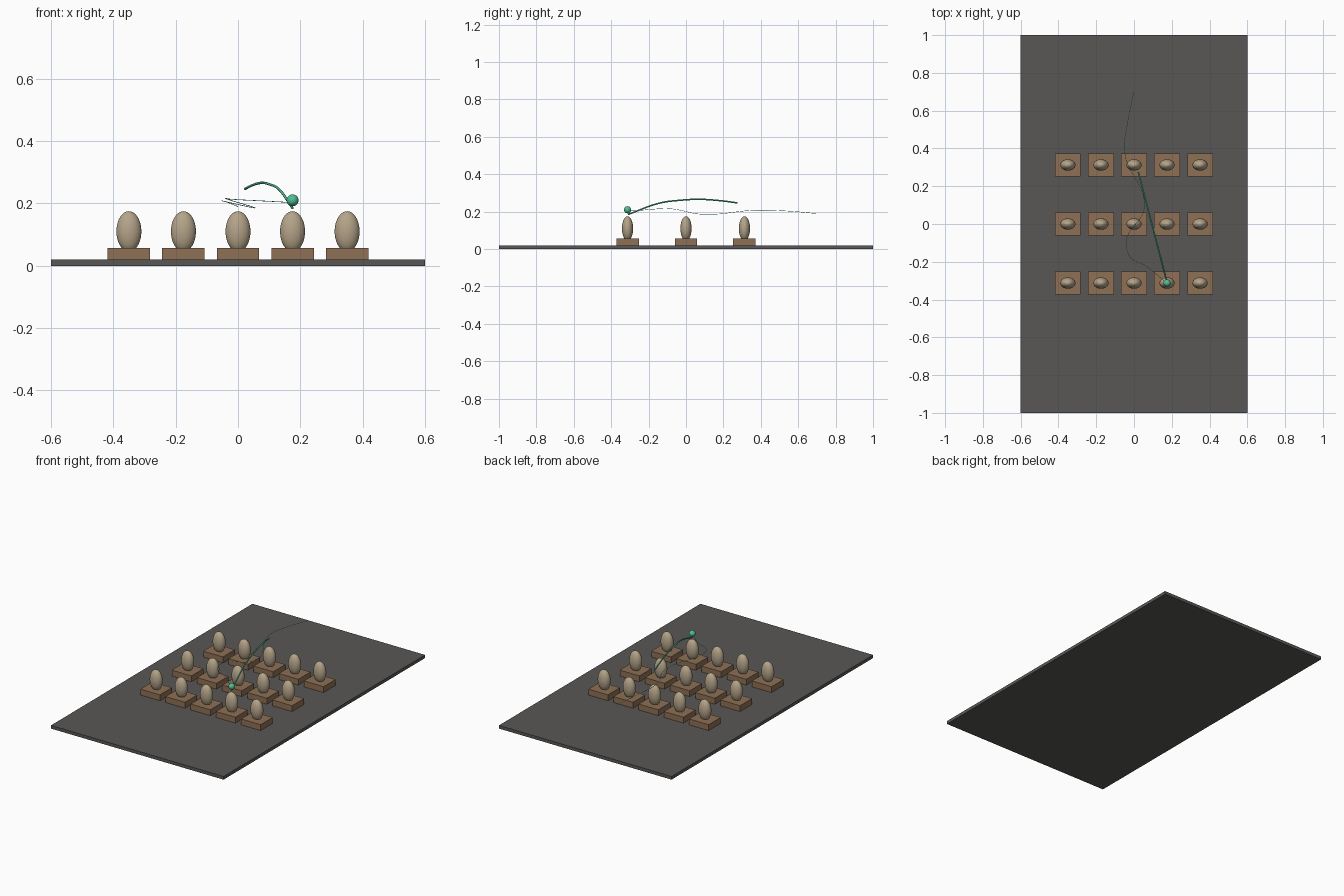
import bpy
import math

if "Cube" in bpy.data.objects:
    bpy.data.objects.remove(bpy.data.objects["Cube"])


def material(name, rgb):
    m = bpy.data.materials.new(name)
    m.diffuse_color = (*rgb, 1)
    m.use_nodes = True
    m.node_tree.nodes["Principled BSDF"].inputs["Base Color"].default_value = m.diffuse_color
    return m


STONE = material("dark_stone", (0.10, 0.097, 0.09))
WOOD = material("wood", (0.27, 0.16, 0.09))
SHELL = material("shell", (0.46, 0.37, 0.25))
GREEN = material("green", (0.08, 0.52, 0.30))


def box(name, center, size, mat):
    bpy.ops.mesh.primitive_cube_add(size=1, location=center)
    ob = bpy.context.object
    ob.name = name
    ob.scale = size
    bpy.ops.object.transform_apply(location=False, rotation=False, scale=True)
    ob.data.materials.append(mat)
    return ob


def ellipsoid(name, center, radii, mat):
    bpy.ops.mesh.primitive_uv_sphere_add(segments=32, ring_count=20, radius=1, location=center)
    ob = bpy.context.object
    ob.name = name
    ob.scale = radii
    bpy.ops.object.transform_apply(location=False, rotation=False, scale=True)
    bpy.ops.object.shade_smooth()
    ob.data.materials.append(mat)
    return ob


def tube(name, points, radius, mat):
    # Smooth bezier path with a round section, converted to a mesh
    cu = bpy.data.curves.new(name, 'CURVE')
    cu.dimensions = '3D'
    cu.bevel_depth = radius
    cu.bevel_resolution = 2
    cu.resolution_u = 10
    cu.use_fill_caps = True
    sp = cu.splines.new('BEZIER')
    sp.bezier_points.add(len(points) - 1)
    for bp, p in zip(sp.bezier_points, points):
        bp.co = p
        bp.handle_left_type = bp.handle_right_type = 'AUTO'
    ob = bpy.data.objects.new(name, cu)
    bpy.context.collection.objects.link(ob)
    cu.materials.append(mat)
    bpy.ops.object.select_all(action='DESELECT')
    ob.select_set(True)
    bpy.context.view_layer.objects.active = ob
    bpy.ops.object.convert(target='MESH')
    bpy.ops.object.shade_smooth()


# Floor slab
box("floor_slab", (0, 0, 0.01), (1.2, 2.0, 0.02), STONE)

# Three rows of five seats, each with an egg-shaped figure
for row in range(3):
    for col in range(5):
        x, y = (col - 2) * 0.175, (row - 1) * 0.3125
        box(f"seat_{row}_{col}", (x, y, 0.0385), (0.136, 0.12, 0.037), WOOD)
        ellipsoid(f"sitter_{row}_{col}", (x, y, 0.11), (0.04, 0.03, 0.065), SHELL)

# Glowing ball above one front sitter
ellipsoid("ball", (0.175, -0.3125, 0.21), (0.019, 0.019, 0.019), GREEN)

# Thick arc rising from the ball toward the back row
arc = [(-0.31, 0.185), (-0.14, 0.246), (-0.03, 0.261), (0.07, 0.266), (0.18, 0.259), (0.275, 0.247)]
tube("thick_arc", [(0.175 - 0.26 * (y + 0.31), y, z) for y, z in arc], 0.004, GREEN)

# Hair-thin wandering trail
tube("thin_trail", [(0.17, -0.31, 0.203), (0.06, -0.22, 0.209), (-0.015, -0.18, 0.213),
                    (-0.04, -0.09, 0.216), (0.055, 0.09, 0.186), (-0.05, 0.38, 0.208),
                    (-0.035, 0.53, 0.204), (0, 0.70, 0.19)], 0.001, GREEN)
